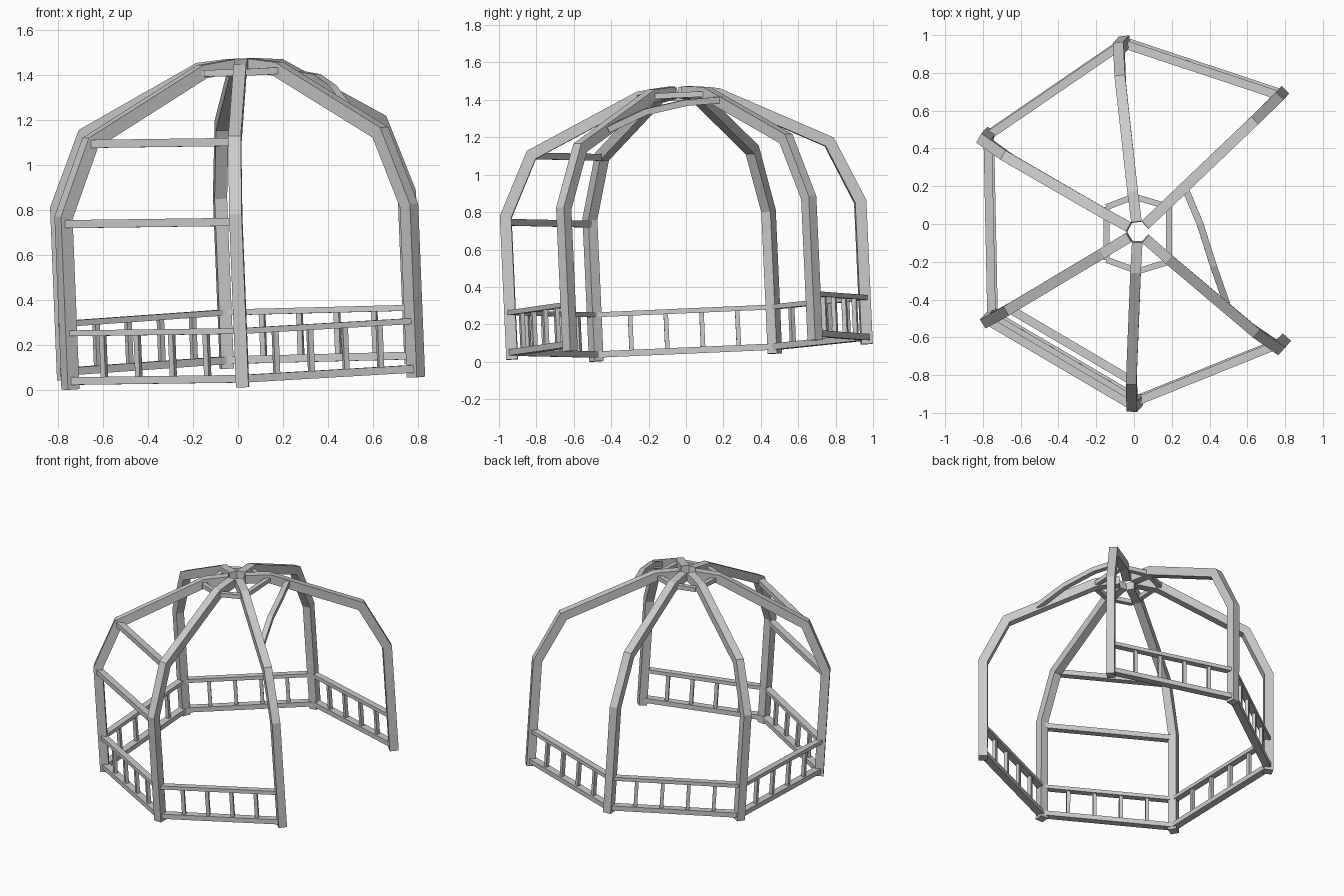
import bpy, bmesh
from mathutils import Vector

if "Cube" in bpy.data.objects:
    bpy.data.objects.remove(bpy.data.objects["Cube"])

# Foot positions of the six ribs, in order round the dome
FEET = {"front": (0.02, -0.93), "left_front": (-0.745, -0.48), "left_back": (-0.765, 0.475),
        "back": (-0.05, 0.965), "right_back": (0.78, 0.69), "right_front": (0.79, -0.62)}
CENTRE = Vector((0.075, 0.02))
# Rib profile: distance ratio from the centre, height
PROFILE = [(1, -0.012), (1, 0.75), (0.84, 1.075), (0.22, 1.357), (0.055, 1.372)]


def place(x, y, h):
    """Point at height h above the slightly tilted base plane."""
    return Vector((x - 0.04 * h, y - 0.045 * h, h + 0.065 + 0.04 * x + 0.045 * y))


def rib_point(name, ratio, h):
    p = CENTRE + (Vector(FEET[name]) - CENTRE) * ratio
    return place(p.x, p.y, h)


def ratio_at(h):
    for (r0, h0), (r1, h1) in zip(PROFILE, PROFILE[1:]):
        if h <= h1:
            return r0 + (r1 - r0) * (h - h0) / (h1 - h0)
    return PROFILE[-1][0]


def sweep(bm, pts, side, width, depth):
    """Mitred rectangular beam along a polyline."""
    rings = []
    n = len(pts)
    for i, p in enumerate(pts):
        a = (pts[i] - pts[i - 1]).normalized() if i else (pts[1] - pts[0]).normalized()
        b = (pts[i + 1] - pts[i]).normalized() if i < n - 1 else a
        t = (a + b).normalized()
        s = (side - t * side.dot(t)).normalized()
        u = s.cross(t) * (depth / 2 / max(t.dot(a), 0.3))
        s = s * (width / 2)
        rings.append([bm.verts.new(p + v) for v in (s + u, u - s, -s - u, s - u)])
    for r, q in zip(rings, rings[1:]):
        for k in range(4):
            bm.faces.new((r[k], r[(k + 1) % 4], q[(k + 1) % 4], q[k]))
    bm.faces.new(rings[0][::-1])
    bm.faces.new(rings[-1])


def make(name, beams):
    bm = bmesh.new()
    for beam in beams:
        sweep(bm, *beam)
    bmesh.ops.recalc_face_normals(bm, faces=bm.faces)
    mesh = bpy.data.meshes.new(name)
    bm.to_mesh(mesh)
    bm.free()
    bpy.context.collection.objects.link(bpy.data.objects.new(name, mesh))


def across(a, b):
    d = b - a
    return Vector((-d.y, d.x, 0)).normalized()


# Six bent ribs
for name, foot in FEET.items():
    pts = [rib_point(name, r, h) for r, h in PROFILE]
    out = Vector(foot) - CENTRE
    make(name + "_rib", [(pts, Vector((-out.y, out.x, 0)).normalized(), 0.056, 0.06)])

# Railings with balusters on five sides, the right side is the doorway
names = list(FEET)
for i, n0 in enumerate(names):
    n1 = names[(i + 1) % 6]
    if n0 == "right_back":
        continue
    lo = [rib_point(n, 1, 0.025) for n in (n0, n1)]
    hi = [rib_point(n, 1, 0.237) for n in (n0, n1)]
    side = across(*lo)
    beams = [(lo, side, 0.05, 0.034), (hi, side, 0.045, 0.026)]
    for k in range(1, 5):
        f = k / 5
        beams.append(([lo[0].lerp(lo[1], f), hi[0].lerp(hi[1], f)], side, 0.024, 0.024))
    make(n0 + "_railing", beams)

# Two crossbars on the front left side
for label, h in (("lower", 0.722), ("upper", 1.07)):
    pts = [rib_point(n, ratio_at(h), h) for n in ("front", "left_front")]
    make(label + "_crossbar", [(pts, across(*pts), 0.045, 0.036)])

# Small ring under the crown
ring = [(0.02, -0.25), (-0.145, -0.19), (-0.145, 0.09), (0.0, 0.145), (0.185, 0.09), (0.185, -0.2)]
ring = [Vector((x, y, 1.42 + 0.04 * x + 0.045 * y)) for x, y in ring]
make("crown_ring", [([ring[k], ring[(k + 1) % 6]], across(ring[k], ring[(k + 1) % 6]), 0.032, 0.03)
                    for k in range(6)])

# Curved brace over the doorway
brace = [Vector(p) for p in ((0.27, 0.19, 1.40), (0.35, 0.0, 1.385), (0.42, -0.22, 1.335), (0.49, -0.42, 1.24))]
make("doorway_brace", [(brace, across(brace[0], brace[-1]), 0.036, 0.034)])
